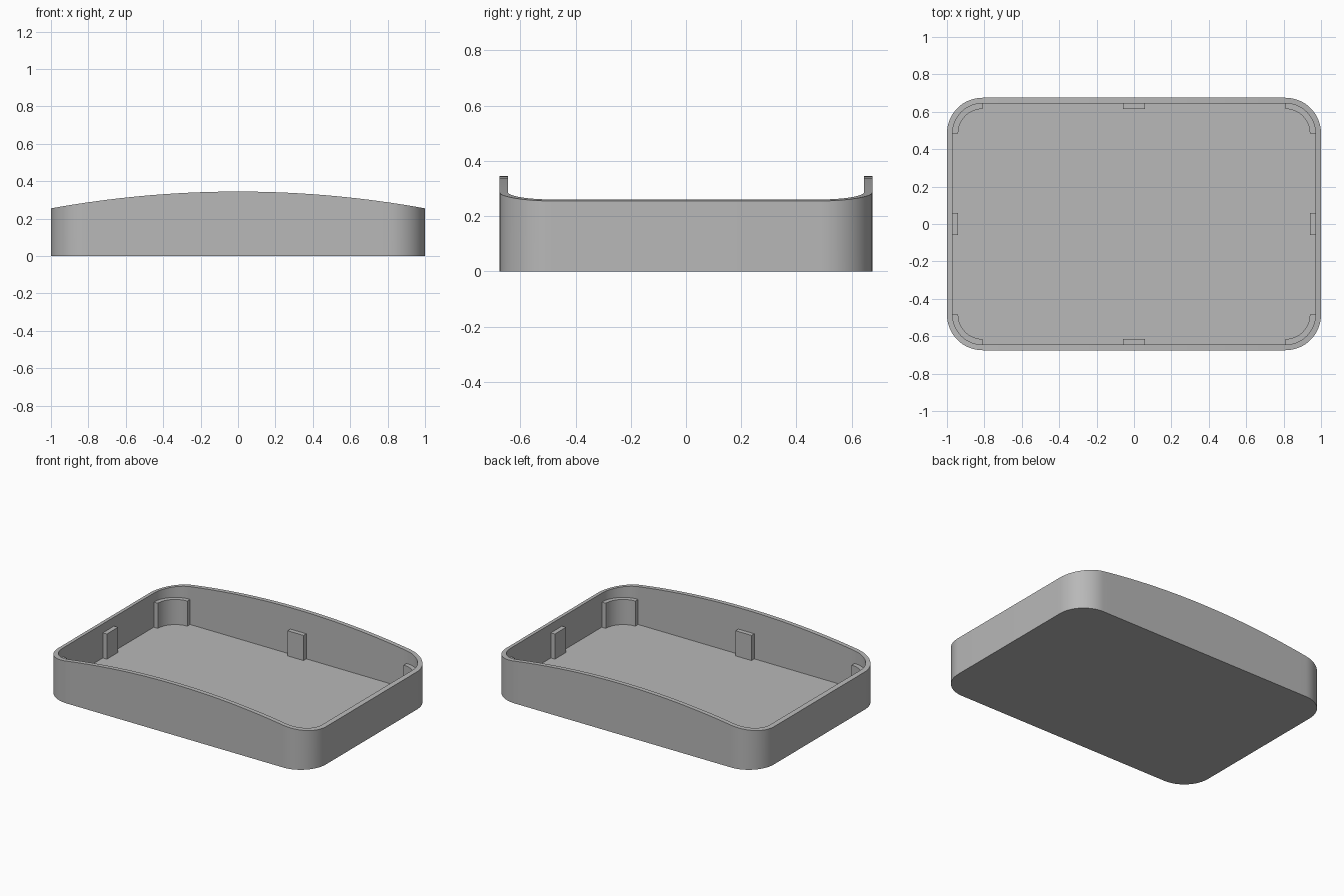
import bpy
import bmesh
from math import cos, sin, pi, sqrt

CX, CY = 0.81, 0.485        # corner arc centres
R_OUT, R_IN, R_CLIP = 0.19, 0.16, 0.13
FLOOR, CLIP_TOP = 0.03, 0.2
ARCH_R, PEAK = 5.6, 0.345
ARC_STEPS, SIDE_STEPS = 16, 28

if "Cube" in bpy.data.objects:
    bpy.data.objects.remove(bpy.data.objects["Cube"])

grey = bpy.data.materials.new("plain grey")
grey.use_nodes = True
grey.diffuse_color = (0.48, 0.48, 0.48, 1)
grey.node_tree.nodes["Principled BSDF"].inputs["Base Color"].default_value = grey.diffuse_color


def finish(bm, name):
    bmesh.ops.recalc_face_normals(bm, faces=bm.faces)
    mesh = bpy.data.meshes.new(name)
    bm.to_mesh(mesh)
    bm.free()
    obj = bpy.data.objects.new(name, mesh)
    bpy.context.collection.objects.link(obj)
    mesh.materials.append(grey)
    bpy.ops.object.select_all(action="DESELECT")
    obj.select_set(True)
    bpy.context.view_layer.objects.active = obj
    bpy.ops.object.shade_smooth_by_angle(angle=pi / 6)
    return obj


def arc(sx, sy, start, r):
    """Quarter circle around one corner centre."""
    return [(sx * CX + r * cos(start + pi / 2 * i / ARC_STEPS),
             sy * CY + r * sin(start + pi / 2 * i / ARC_STEPS))
            for i in range(ARC_STEPS + 1)]


CORNERS = [("back_left", 1, 1, 0), ("back_right", -1, 1, pi / 2),
           ("front_right", -1, -1, pi), ("front_left", 1, -1, 3 * pi / 2)]


def outline(r):
    """Rounded rectangle with the long sides divided to follow the arch."""
    pts = []
    for _, sx, sy, start in CORNERS:
        pts += arc(sx, sy, start, r)
        if sx == sy:
            pts += [(sx * CX * (1 - 2 * i / SIDE_STEPS), sy * (CY + r))
                    for i in range(1, SIDE_STEPS)]
    return pts


def rim_height(x):
    return PEAK - ARCH_R + sqrt(ARCH_R ** 2 - x * x)


def bridge(bm, a, b):
    for i in range(len(a)):
        j = (i + 1) % len(a)
        bm.faces.new((a[i], a[j], b[j], b[i]))


# Tray: floor and walls with an arched rim
bm = bmesh.new()
outer, inner = outline(R_OUT), outline(R_IN)
loops = [[bm.verts.new((x, y, 0)) for x, y in outer],
         [bm.verts.new((x, y, rim_height(x))) for x, y in outer],
         [bm.verts.new((x, y, rim_height(x))) for x, y in inner],
         [bm.verts.new((x, y, FLOOR)) for x, y in inner]]
for low, high in zip(loops, loops[1:]):
    bridge(bm, low, high)
bm.faces.new(loops[0])
bm.faces.new(loops[-1])
finish(bm, "tray")


def prism(name, pts):
    """Upright block standing on the tray floor."""
    bm = bmesh.new()
    low = [bm.verts.new((x, y, FLOOR - 0.005)) for x, y in pts]
    high = [bm.verts.new((x, y, CLIP_TOP)) for x, y in pts]
    bridge(bm, low, high)
    bm.faces.new(low)
    bm.faces.new(high)
    finish(bm, name)


# Curved supports in the corners
for name, sx, sy, start in CORNERS:
    prism(name + "_corner_support",
          arc(sx, sy, start, R_IN + 0.005) + arc(sx, sy, start, R_CLIP)[::-1])

# Block supports in the middle of each wall
HALF = 0.06
for name, nx, ny in [("left", 1, 0), ("right", -1, 0), ("back", 0, 1), ("front", 0, -1)]:
    near, far = [(CX if nx else CY) + r for r in (R_CLIP, R_IN + 0.005)]
    prism(name + "_wall_support",
          [(nx * d - ny * t, ny * d + nx * t)
           for d, t in [(near, -HALF), (far, -HALF), (far, HALF), (near, HALF)]])
